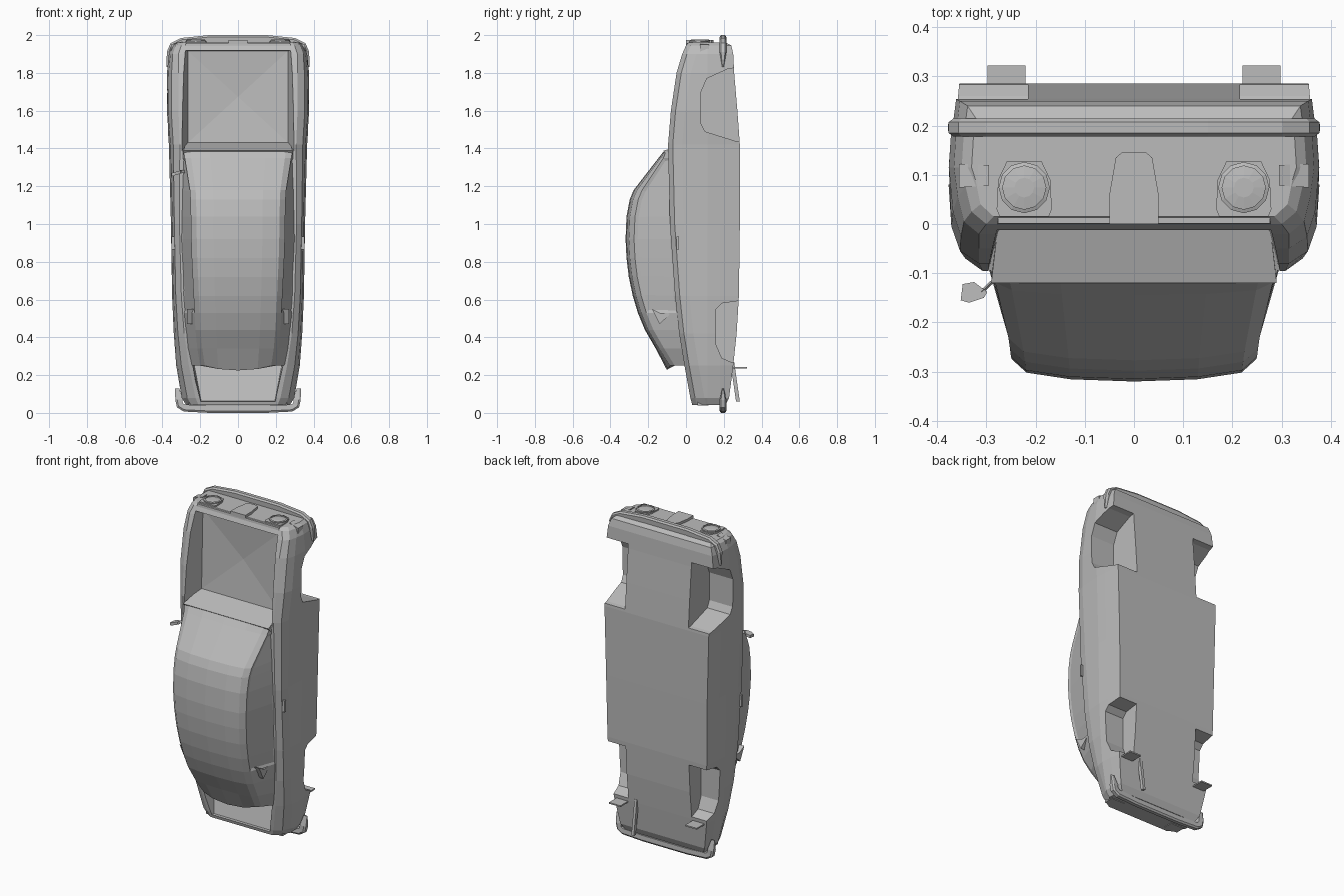
import bpy, bmesh, math
from mathutils import Vector

if "Cube" in bpy.data.objects:
    bpy.data.objects.remove(bpy.data.objects["Cube"])

grey = bpy.data.materials.new("body_grey")
grey.diffuse_color = (0.5, 0.5, 0.5, 1)
grey.use_nodes = True
grey.node_tree.nodes["Principled BSDF"].inputs["Base Color"].default_value = grey.diffuse_color


def finish(name, bm):
    bmesh.ops.remove_doubles(bm, verts=bm.verts, dist=1e-5)
    bmesh.ops.recalc_face_normals(bm, faces=bm.faces)
    me = bpy.data.meshes.new(name)
    bm.to_mesh(me)
    bm.free()
    me.materials.append(grey)
    ob = bpy.data.objects.new(name, me)
    bpy.context.collection.objects.link(ob)
    bpy.context.view_layer.objects.active = ob
    return ob


def loft(rings):
    """Closed solid through rings of equal point count."""
    bm = bmesh.new()
    rows = [[bm.verts.new(p) for p in r] for r in rings]
    n = len(rows[0])
    for a, b in zip(rows, rows[1:]):
        for i in range(n):
            j = (i + 1) % n
            bm.faces.new((a[i], a[j], b[j], b[i]))
    bm.faces.new(rows[0])
    bm.faces.new(rows[-1])
    return bm


def ring(half, z):
    """Mirror a half section (x, y), centre points first and last."""
    return [(x, y, z) for x, y in half] + [(-x, y, z) for x, y in half[-2:0:-1]]


def prism(poly, a, b):
    """Side outline (y, z) extruded from x = a to x = b."""
    return loft([[(x, y, z) for y, z in poly] for x in (a, b)])


def box(name, x0, x1, y0, y1, z0, z1, inset=0.0):
    i = inset
    x0, x1 = min(x0, x1), max(x0, x1)
    lo = [(x0, y0, z0), (x1, y0, z0), (x1, y1, z0), (x0, y1, z0)]
    hi = [(x0 + i, y0 + i, z1), (x1 - i, y0 + i, z1), (x1 - i, y1 - i, z1), (x0 + i, y1 - i, z1)]
    return finish(name, loft([lo, hi]))


# Body shell: z, half width, deck half width, deck y, floor y
stations = [(0.042, 0.275, 0.21, 0.033, 0.21), (0.08, 0.298, 0.225, 0.023, 0.228),
            (0.25, 0.327, 0.26, -0.008, 0.25), (0.42, 0.34, 0.285, -0.036, 0.268),
            (0.62, 0.349, 0.30, -0.058, 0.28), (1.0, 0.355, 0.31, -0.085, 0.285),
            (1.42, 0.366, 0.308, -0.095, 0.285), (1.6, 0.379, 0.315, -0.08, 0.272),
            (1.8, 0.376, 0.315, -0.05, 0.255), (1.9, 0.366, 0.315, -0.02, 0.25),
            (1.945, 0.35, 0.30, 0.0, 0.24), (1.96, 0.33, 0.285, 0.015, 0.21)]
rings = []
for z, w, t, yt, yb in stations:
    rings.append(ring([(0, yt), (t, yt), (t + 0.6 * (w - t), yt + 0.025), (w - 0.008, yt + 0.075),
                       (w, 0.115), (w - 0.004, 0.18), (w - 0.012, yb), (0, yb)], z))
body = finish("body_shell", loft(rings))


# Engine bay and boot recess: (half width, z) at lower and upper end, floor y at each end
def recess(y0, top, floor, ya, yb, dip):
    (xa, za), (xb, zb) = top
    (fa, ga), (fb, gb) = floor
    o = [(-xa, y0, za), (xa, y0, za), (xb, y0, zb), (-xb, y0, zb)]
    f = [(-fa, ya, ga), (fa, ya, ga), (fb, yb, gb), (-fb, yb, gb)]
    bm = loft([o, f])
    # floor dished towards its middle
    flr = max(bm.faces, key=lambda q: q.calc_center_median().y)
    mid = bmesh.ops.poke(bm, faces=[flr])['verts'][0]
    mid.co.y += dip
    return finish("recess_cutter", bm)


cutters = [recess(-0.13, ((0.305, 1.375), (0.31, 1.925)), ((0.265, 1.43), (0.265, 1.916)), 0.025, 0.038, 0.02),
           recess(-0.10, ((0.25, 0.28), (0.215, 0.055)), ((0.235, 0.27), (0.195, 0.062)), 0.10, 0.045, 0.0)]
front_arch = [(0.33, 1.43), (0.26, 1.44), (0.10, 1.49), (0.08, 1.53), (0.08, 1.70), (0.11, 1.77), (0.22, 1.82), (0.33, 1.84)]
rear_arch = [(0.33, 0.60), (0.19, 0.58), (0.16, 0.55), (0.16, 0.36), (0.19, 0.29), (0.25, 0.265), (0.33, 0.25)]
for s in (-1, 1):
    for arch in (front_arch, rear_arch):
        cutters.append(finish("wheel_well_cutter", prism(arch, s * 0.215, s * 0.45)))
for c in cutters:
    m = body.modifiers.new("cut", 'BOOLEAN')
    m.operation, m.object, m.solver = 'DIFFERENCE', c, 'EXACT'
    bpy.context.view_layer.objects.active = body
    bpy.ops.object.modifier_apply(modifier=m.name)
    bpy.data.objects.remove(c)

# Cabin: z, belt half width, belt y, roof half width, roof y
cab = [(1.385, 0.292, -0.09, 0.288, -0.118), (1.35, 0.297, -0.08, 0.282, -0.145),
       (1.18, 0.305, -0.07, 0.255, -0.277), (1.13, 0.305, -0.07, 0.252, -0.298),
       (1.04, 0.307, -0.07, 0.25, -0.315), (0.92, 0.305, -0.07, 0.248, -0.32),
       (0.82, 0.302, -0.06, 0.245, -0.315), (0.72, 0.298, -0.05, 0.24, -0.303),
       (0.62, 0.293, -0.05, 0.235, -0.282), (0.53, 0.288, -0.04, 0.23, -0.255),
       (0.44, 0.278, -0.03, 0.225, -0.218), (0.34, 0.265, -0.02, 0.215, -0.16),
       (0.25, 0.25, 0.0, 0.2, -0.10)]
rings = []
for z, bx, by, rx, ry in cab:
    d = min(0.045, (by - ry) * 0.4)
    drop = 0.025 if z < 0.3 else 0.0
    half = [(0, ry, z - drop), (rx * 0.52, ry + 0.1 * d, z - drop * 0.7), (rx * 0.88, ry + 0.4 * d, z),
            (rx, ry + d, z), (bx, by, z), (0, by + 0.02, z)]
    rings.append(half + [(-x, y, q) for x, y, q in half[-2:0:-1]])
bm = loft(rings)
bmesh.ops.recalc_face_normals(bm, faces=bm.faces)
# Side windows sunk slightly into the cabin sides
for s in (-1, 1):
    glass = [f for f in bm.faces if f.normal.x * s > 0.75 and 0.5 < f.calc_center_median().z < 1.3]
    bmesh.ops.inset_region(bm, faces=glass, thickness=0.018, depth=-0.006)
finish("cabin", bm)

# Scuttle panel sloping from the windscreen into the bay
finish("scuttle", loft([[(-x, y, z), (x, y, z), (x, y + 0.02, 1.365), (-x, y + 0.02, 1.365)]
                        for x, y, z in ((0.29, -0.12, 1.388), (0.272, 0.035, 1.435))]))


# Bumpers: blade section swept round the ends
def bumper(name, path, sgn, depth):
    full = [(-x, z) for x, z in reversed(path)] + path
    rings = []
    for k, (x, z) in enumerate(full):
        end = k in (0, len(full) - 1)
        h = 0.004 if end else 0.018
        dep = 0.012 if end else depth
        a, b = Vector(full[max(k - 1, 0)]), Vector(full[min(k + 1, len(full) - 1)])
        t = (b - a).normalized()
        n = Vector((-t.y, t.x)) * sgn
        ix, iz = x - n.x * dep, z - n.y * dep
        ox, oz = x + n.x * 0.01, z + n.y * 0.01
        rings.append([(x, 0.196 - h, z), (ox, 0.196 - h * 0.6, oz), (ox, 0.196 + h * 0.6, oz),
                      (x, 0.196 + h, z), (ix, 0.196 + h * 0.9, iz), (ix, 0.196 - h * 0.9, iz)])
    finish(name, loft(rings))


bumper("front_bumper", [(0.15, 1.99), (0.30, 1.975), (0.35, 1.95), (0.367, 1.91), (0.368, 1.83)], 1, 0.03)
bumper("rear_bumper", [(0.15, 0.01), (0.285, 0.017), (0.315, 0.035), (0.322, 0.07), (0.323, 0.13)], -1, 0.028)

# Grille pod
outline = [(0.05, 0.0), (0.05, 0.06), (0.037, 0.135), (0.025, 0.145)]
pod = outline + [(-x, y) for x, y in reversed(outline)]
finish("grille_pod", loft([[(x, y, z) for x, y in pod] for z in (1.93, 1.975)]))
# Front lip ahead of the bay
box("bay_lip", -0.28, 0.28, -0.003, 0.03, 1.925, 1.958, 0.004)

for s in (-1, 1):
    # Headlamp housing with clipped corners, rim and lens
    x = s * 0.223
    shell = [(-0.05, 0.015), (0.05, 0.015), (0.056, 0.03), (0.053, 0.09), (0.035, 0.128),
             (-0.035, 0.128), (-0.053, 0.09), (-0.056, 0.03)]
    finish("headlamp_housing", loft([[(x + a, b, z) for a, b in shell] for z in (1.93, 1.968)]))
    circle = lambda r, z: [(x + r * math.cos(i * math.pi / 6), 0.074 + r * math.sin(i * math.pi / 6), z) for i in range(12)]
    finish("headlamp", loft([circle(0.052, 1.95), circle(0.052, 1.974), circle(0.044, 1.977),
                             circle(0.044, 1.969), circle(0.02, 1.973)]))
    # Corner indicator
    finish("indicator", loft([[(s * a, y, z + dz) for a, z in ((0.295, 1.962), (0.356, 1.945))
                               for y in ((0.078, 0.12) if a < 0.3 else (0.122, 0.074))] for dz in (-0.04, 0.004)]))
    # Tail lamp
    box("tail_lamp", s * 0.17, s * 0.26, 0.06, 0.12, 0.038, 0.06)
    # Mud flap
    box("mud_flap", s * 0.22, s * 0.298, 0.23, 0.322, 0.235, 0.243)
    # Door handle
    box("door_handle", s * 0.325, s * 0.352, -0.05, -0.038, 0.865, 0.935)
    # Pillar air scoop
    finish("air_scoop", prism([(-0.18, 0.55), (-0.13, 0.525), (-0.075, 0.53), (-0.14, 0.47)], s * 0.235, s * 0.27))

# Exhaust pipe
finish("exhaust_pipe", prism([(0.235, 0.27), (0.255, 0.27), (0.285, 0.06), (0.265, 0.06)], 0.155, 0.172))

# Door mirror on one side
face = [(-0.352, -0.155), (-0.335, -0.16), (-0.305, -0.15), (-0.298, -0.138), (-0.325, -0.118), (-0.348, -0.122)]
finish("mirror_head", loft([[(x, y, z + (x + 0.3) * 0.3) for x, y in face] for z in (1.268, 1.285)]))
finish("mirror_stalk", loft([[(x, y - 0.005, 1.27), (x, y + 0.005, 1.27), (x, y, 1.285)] for x, y in ((-0.31, -0.138), (-0.28, -0.11))]))
